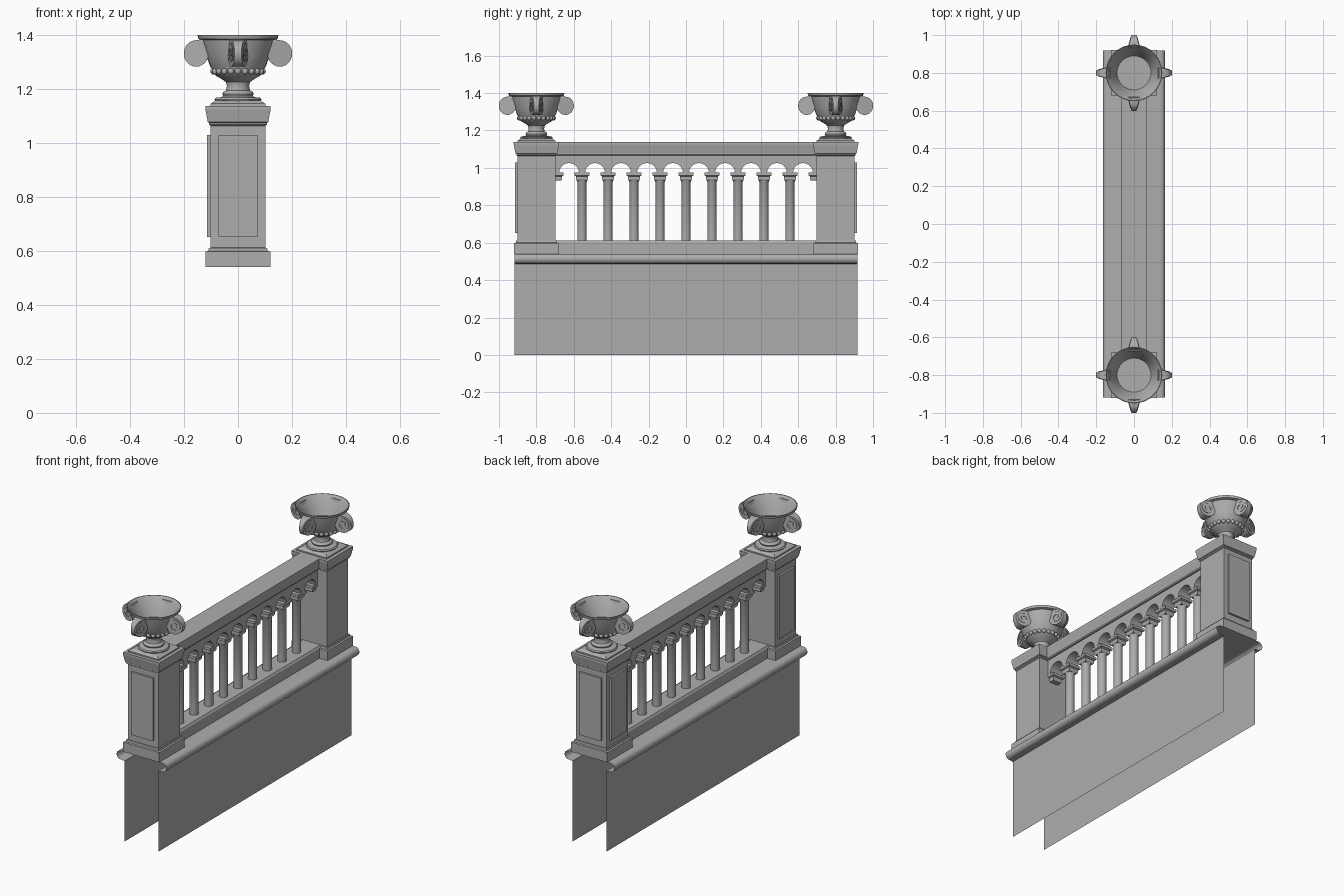
import bpy, bmesh, math
from mathutils import Vector

if "Cube" in bpy.data.objects:
    bpy.data.objects.remove(bpy.data.objects["Cube"])

POST_Y = 0.8
PITCH = 0.139
WALL_Y = 0.918
STONE = bpy.data.materials.new("stone")
STONE.diffuse_color = (0.42, 0.42, 0.42, 1)
STONE.use_nodes = True
STONE.node_tree.nodes["Principled BSDF"].inputs["Base Color"].default_value = STONE.diffuse_color


def make(name, verts, faces, smooth=None, fix=True):
    me = bpy.data.meshes.new(name)
    me.from_pydata([tuple(v) for v in verts], [], faces)
    me.materials.append(STONE)
    bm = bmesh.new()
    bm.from_mesh(me)
    bmesh.ops.remove_doubles(bm, verts=bm.verts, dist=1e-5)
    if fix:
        bmesh.ops.recalc_face_normals(bm, faces=bm.faces)
    bm.to_mesh(me)
    bm.free()
    ob = bpy.data.objects.new(name, me)
    bpy.context.collection.objects.link(ob)
    if smooth:
        bpy.ops.object.select_all(action='DESELECT')
        ob.select_set(True)
        bpy.context.view_layer.objects.active = ob
        bpy.ops.object.shade_smooth_by_angle(angle=math.radians(smooth))
    return ob


def loft(name, rings, smooth=None, cap=True):
    n = len(rings[0])
    verts = [v for r in rings for v in r]
    faces = [(k * n + i, k * n + (i + 1) % n, (k + 1) * n + (i + 1) % n, (k + 1) * n + i)
             for k in range(len(rings) - 1) for i in range(n)]
    if cap:
        faces += [tuple(range(n))[::-1], tuple(range(len(verts) - n, len(verts)))]
    return make(name, verts, faces, smooth)


def blocks(name, levels, cx=0, cy=0):
    """Stack of rectangular sections: (half x, half y, z)."""
    return loft(name, [[(cx + sx * hx, cy + sy * hy, z) for sx, sy in
                        ((-1, -1), (1, -1), (1, 1), (-1, 1))] for hx, hy, z in levels])


def lathe(name, profile, cy, n=32):
    return loft(name, [[(r * math.cos(2 * math.pi * i / n), cy + r * math.sin(2 * math.pi * i / n), z)
                        for i in range(n)] for r, z in profile], 35)


# wall skirts with a rounded moulding and ledge, open sheets
edge = [(0.113, 0), (0.113, 0.485), (0.13, 0.487)]
edge += [(0.140 + 0.025 * math.cos(a), 0.514 + 0.026 * math.sin(a))
         for a in [math.radians(-90 + 18 * i) for i in range(11)]] + [(0.05, 0.54)]
for s, side in ((1, "right"), (-1, "left")):
    n = len(edge)
    v = [(s * x, y, z) for y in (-WALL_Y, WALL_Y) for x, z in edge]
    f = [(i, i + n, i + n + 1, i + 1)[::s] for i in range(n - 1)]
    make("wall_" + side, v, f, 40, fix=False)

# plinth and handrail
L = POST_Y - 0.1
blocks("plinth", [(0.065, L, 0.54), (0.065, L, 0.6), (0.058, L, 0.611)])
blocks("handrail", [(0.05, L, 1.066), (0.055, L, 1.072), (0.055, L, 1.08),
                    (0.065, L, 1.125), (0.065, L, 1.138)])

# arcade under the handrail
outline = [(-L, 1.07), (-L, 0.973)]
for k in range(10):
    c = (k - 4.5) * PITCH
    outline += [(c - 0.053 * math.cos(math.pi * i / 12), 0.973 + 0.053 * math.sin(math.pi * i / 12))
                for i in range(13)]
outline += [(L, 0.973), (L, 1.07)]
loft("arcade", [[(x, y, z) for y, z in outline] for x in (-0.042, 0.042)], 30)

# columns with square capitals; the outermost capitals are brackets on the posts
for k in range(-5, 6):
    y = k * PITCH
    if abs(k) < 5:
        lathe("column", [(0.025, 0.608), (0.025, 0.925), (0.028, 0.93), (0.028, 0.94)], y, 20)
    blocks("capital", [(0.027, 0.027, 0.932), (0.031, 0.031, 0.938), (0.031, 0.031, 0.955),
                       (0.041, 0.041, 0.96), (0.041, 0.041, 0.976)], 0, y)


def panel(name, cy, direction):
    """Raised flat panel on the post face that looks along direction."""
    d = Vector(direction)
    t = Vector((-d.y, d.x, 0))
    loft(name, [[Vector((0, cy, z)) + d * out + t * u for u, z in
                 ((-0.073, 0.652), (0.073, 0.652), (0.073, 1.03), (-0.073, 1.03))]
                for out in (0.095, 0.114)])


def handle(cy, ang):
    """Scroll handle, narrowing towards its outer edge."""
    d = Vector((math.cos(ang), math.sin(ang), 0))
    t = Vector((-d.y, d.x, 0))
    c = (0.155, 1.332)
    pts = [(0.128, 1.386)]
    pts += [(c[0] + 0.046 * math.cos(a), c[1] + 0.049 * math.sin(a))
            for a in [math.radians(90 - 15 * i) for i in range(19)]]
    pts += [(0.118, 1.35)]

    def width(r):
        return 0.038 - 0.025 * (r - 0.105) / 0.095

    def at(r, z, w):
        return Vector((0, cy, z)) + d * r + t * w

    loft("urn_handle", [[at(r, z, s * width(r)) for r, z in pts] for s in (-1, 1)], 30)
    # raised spiral on both cheeks
    for s in (-1, 1):
        inner, outer = [], []
        for i in range(25):
            a = math.radians(100 - 22 * i)
            rad = 0.040 - 0.0012 * i
            for ring, q in ((outer, rad), (inner, rad - 0.007)):
                ring.append((c[0] + q * math.cos(a), c[1] + q * math.sin(a)))
        rows = [[at(r, z, s * (width(r) + h)) for r, z in ring]
                for ring, h in ((outer, -0.001), (outer, 0.003), (inner, 0.003), (inner, -0.001))]
        loft("handle_spiral", list(zip(*rows)), 30)


urn = [(0.085, 1.155), (0.087, 1.162), (0.082, 1.168), (0.062, 1.17), (0.055, 1.174), (0.058, 1.182),
       (0.054, 1.19), (0.045, 1.195), (0.041, 1.21), (0.045, 1.226), (0.06, 1.237), (0.08, 1.248),
       (0.094, 1.262), (0.097, 1.275), (0.104, 1.285), (0.116, 1.32), (0.128, 1.36), (0.133, 1.382),
       (0.147, 1.386), (0.150, 1.4), (0.146, 1.4), (0.127, 1.376), (0.106, 1.33), (0.09, 1.295)]

for s in (-1, 1):
    cy = s * POST_Y
    # post with base and cap
    blocks("post", [(h, h, z) for h, z in
                    ((0.12, 0.54), (0.12, 0.598), (0.11, 0.6), (0.108, 0.611), (0.102, 0.612),
                     (0.102, 1.064), (0.107, 1.068), (0.107, 1.075), (0.112, 1.078), (0.121, 1.125),
                     (0.121, 1.138))], 0, cy)
    panel("end_panel", cy, (0, s, 0))
    panel("side_panel", cy, (-1, 0, 0))
    # urn on a square foot
    blocks("urn_foot", [(0.101, 0.101, 1.136), (0.101, 0.101, 1.146), (0.084, 0.084, 1.157)], 0, cy)
    lathe("urn_bowl", urn, cy)
    for q in range(4):
        handle(cy, q * math.pi / 2)
    # beading round the bowl
    bm = bmesh.new()
    for i in range(22):
        a = (i + 0.5) * 2 * math.pi / 22
        res = bmesh.ops.create_uvsphere(bm, u_segments=10, v_segments=6, radius=0.0125)
        bmesh.ops.translate(bm, verts=res["verts"],
                            vec=(0.092 * math.cos(a), cy + 0.092 * math.sin(a), 1.266))
    for f in bm.faces:
        f.smooth = True
    me = bpy.data.meshes.new("urn_beads")
    bm.to_mesh(me)
    bm.free()
    me.materials.append(STONE)
    bpy.context.collection.objects.link(bpy.data.objects.new("urn_beads", me))
